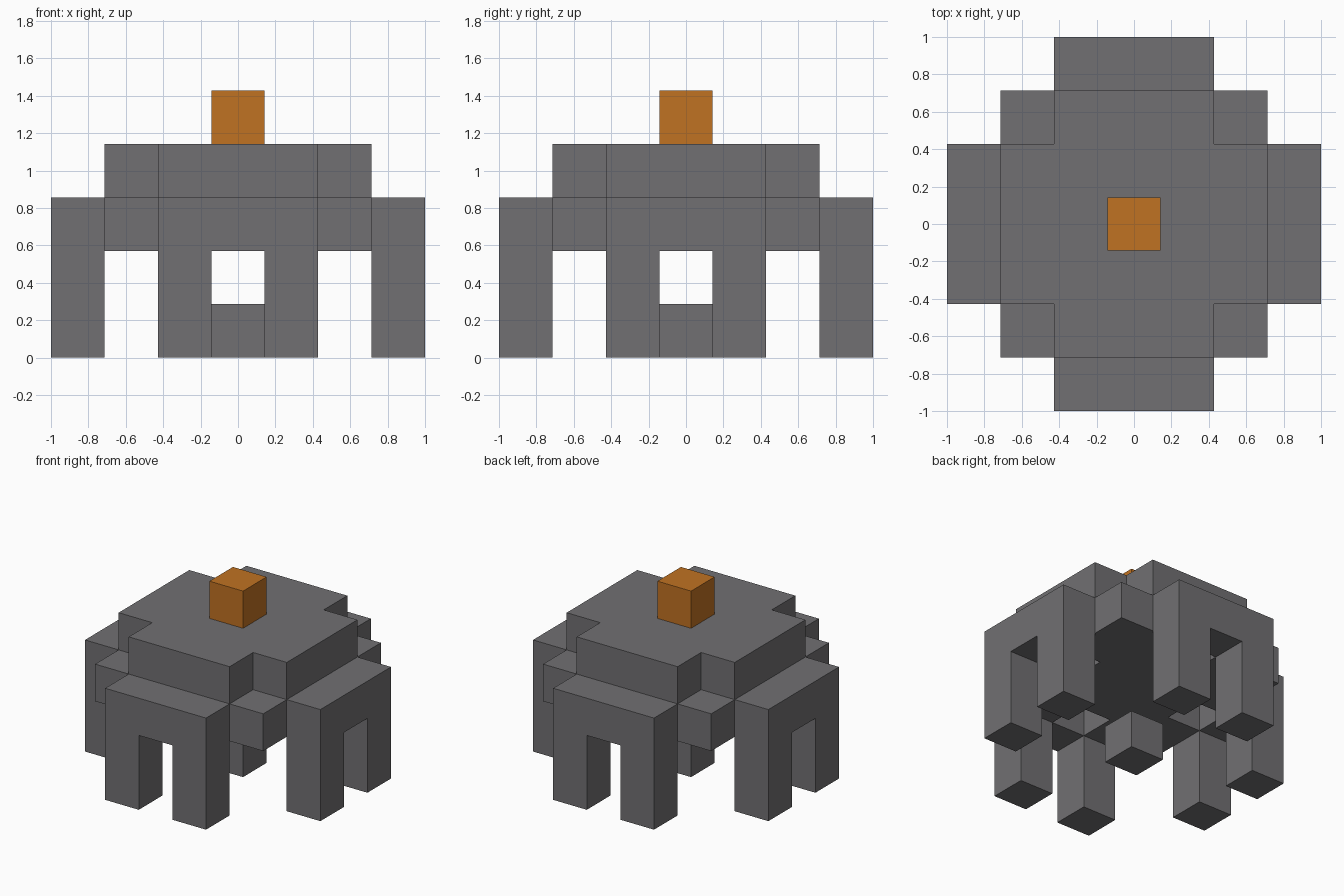
import bpy
import bmesh
from math import radians
from mathutils import Vector

default = bpy.data.objects.get("Cube")
if default:
    bpy.data.objects.remove(default, do_unlink=True)

UNIT = 2 / 7  # edge of one block


def material(name, colour):
    mat = bpy.data.materials.new(name)
    mat.use_nodes = True
    mat.diffuse_color = colour
    mat.node_tree.nodes["Principled BSDF"].inputs["Base Color"].default_value = colour
    return mat


def block(xs, ys, zs):
    return {(x, y, z) for x in xs for y in ys for z in zs}


def turned(cells, quarter_turns):
    for _ in range(quarter_turns):
        cells = {(-y, x, z) for x, y, z in cells}
    return cells


stone = material("dark_grey_stone", (0.165, 0.162, 0.170, 1))
orange = material("orange", (0.527, 0.168, 0.016, 1))
wide, narrow = range(-2, 3), range(-1, 2)

# Cross-shaped roof
parts = {"roof": (block(wide, narrow, [3]) | block(narrow, wide, [3]), stone)}

# Square body with a recess underneath at the middle of each side
recesses = {c for i in range(4) for c in turned({(0, -2, 2)}, i)}
parts["body"] = (block(wide, wide, [2]) - recesses, stone)

# One arch per side: two legs under a lintel
arch = block(narrow, [-3], range(3)) - block([0], [-3], range(2))
for i, side in enumerate(("front", "left", "back", "right")):
    parts[side + "_arch"] = (turned(arch, i), stone)

# Block on the floor and block on the roof
parts["floor_block"] = ({(0, 0, 0)}, stone)
parts["top_block"] = ({(0, 0, 4)}, orange)

filled = set().union(*(cells for cells, _ in parts.values()))


def build(name, cells, mat):
    """Make the outer skin of the cells, leaving out faces between blocks."""
    bm = bmesh.new()
    for cell in sorted(cells):
        centre = Vector(cell) + Vector((0, 0, 0.5))
        for axis in range(3):
            for sign in (-1, 1):
                normal = Vector((0, 0, 0))
                normal[axis] = sign
                if tuple(int(a + b) for a, b in zip(cell, normal)) in filled:
                    continue
                u = Vector((0, 0, 0))
                u[(axis + 1) % 3] = 0.5
                v = normal.cross(u)
                mid = centre + normal / 2
                corners = (mid - u - v, mid + u - v, mid + u + v, mid - u + v)
                bm.faces.new([bm.verts.new(p * UNIT) for p in corners])
    bmesh.ops.remove_doubles(bm, verts=bm.verts, dist=0.001)
    bmesh.ops.dissolve_limit(bm, angle_limit=radians(1), verts=bm.verts, edges=bm.edges)
    mesh = bpy.data.meshes.new(name)
    bm.to_mesh(mesh)
    bm.free()
    mesh.materials.append(mat)
    bpy.context.collection.objects.link(bpy.data.objects.new(name, mesh))


for name, (cells, mat) in parts.items():
    build(name, cells, mat)
